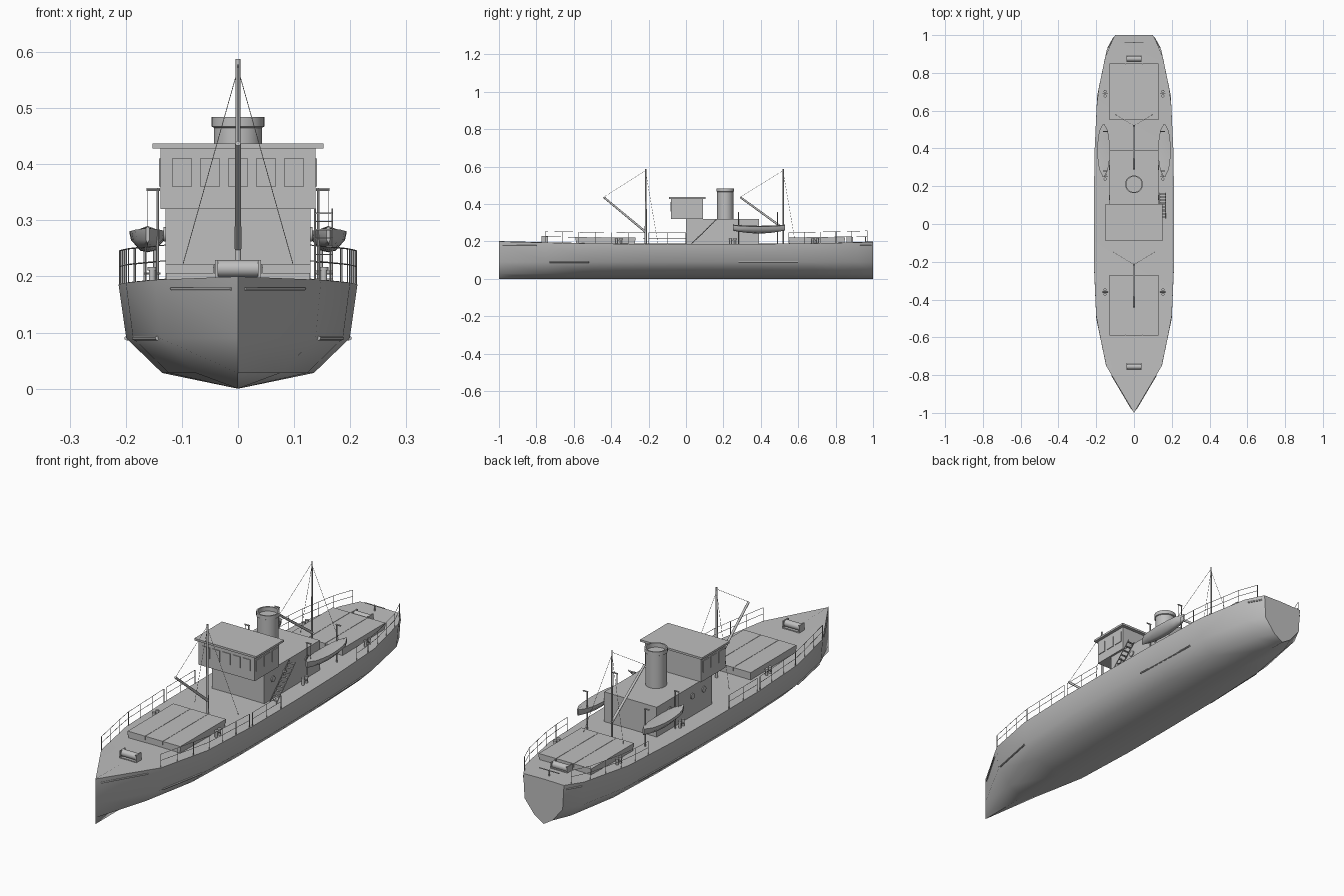
import bpy, bmesh, math
from mathutils import Vector

if "Cube" in bpy.data.objects:
    bpy.data.objects.remove(bpy.data.objects["Cube"])

grey = bpy.data.materials.new("ship_grey")
grey.diffuse_color = (0.52, 0.52, 0.52, 1)
grey.use_nodes = True
grey.node_tree.nodes["Principled BSDF"].inputs["Base Color"].default_value = grey.diffuse_color


def finish(name, bm, smooth=None):
    bmesh.ops.recalc_face_normals(bm, faces=bm.faces)
    me = bpy.data.meshes.new(name)
    bm.to_mesh(me)
    bm.free()
    me.materials.append(grey)
    if smooth:
        for p in me.polygons:
            p.use_smooth = True
        me.set_sharp_from_angle(angle=math.radians(smooth))
    ob = bpy.data.objects.new(name, me)
    bpy.context.collection.objects.link(ob)
    return ob


def add_box(bm, x0, x1, y0, y1, z0, z1):
    vs = bmesh.ops.create_cube(bm, size=1)["verts"]
    for v in vs:
        v.co = Vector(((x0, x1)[v.co.x > 0], (y0, y1)[v.co.y > 0], (z0, z1)[v.co.z > 0]))


def box(name, *dims):
    bm = bmesh.new()
    add_box(bm, *dims)
    return finish(name, bm)


def add_rod(bm, a, b, r=0.0012, r2=None, n=6):
    a, b = Vector(a), Vector(b)
    vs = bmesh.ops.create_cone(bm, cap_ends=True, segments=n, radius1=r,
                               radius2=r if r2 is None else r2, depth=(b - a).length)["verts"]
    q = Vector((0, 0, 1)).rotation_difference(b - a)
    for v in vs:
        v.co = q @ v.co + (a + b) / 2


def rod(name, a, b, r, r2=None, n=16):
    bm = bmesh.new()
    add_rod(bm, a, b, r, r2, n)
    return finish(name, bm, 40)


def loft(bm, rings):
    """Skin a row of open cross-sections, then close the top and both ends."""
    rows = [[bm.verts.new(p) for p in ring] for ring in rings]
    for r, s in zip(rows, rows[1:]):
        for i in range(len(r)):
            j = (i + 1) % len(r)
            bm.faces.new((r[i], r[j], s[j], s[i]))
    bm.faces.new(rows[0])
    bm.faces.new(rows[-1])
    bmesh.ops.remove_doubles(bm, verts=bm.verts, dist=0.0002)


# Hull stations: y, deck half width, deck height, bilge fullness
stations = [(-1, 0, 0.2, 0), (-0.75, 0.148, 0.194, 0.8), (-0.5, 0.2, 0.189, 0.97),
            (-0.2, 0.213, 0.186, 1), (0.1, 0.213, 0.186, 1), (0.4, 0.208, 0.187, 1),
            (0.68, 0.195, 0.19, 0.97), (0.92, 0.145, 0.195, 0.85), (1, 0.1, 0.198, 0.7)]


def deck(y):
    for a, b in zip(stations, stations[1:]):
        if y <= b[0]:
            t = (y - a[0]) / (b[0] - a[0])
            return a[1] + t * (b[1] - a[1]), a[2] + t * (b[2] - a[2])
    return stations[-1][1:3]


rings = []
for y, w, z, f in stations:
    half = [(w, z), (w * 0.935, 0.09), (w * 0.635 * f, 0.028)]
    rings.append([(x, y, h) for x, h in half] + [(0, y, 0)]
                 + [(-x, y, h) for x, h in reversed(half)] + [(0, y, z + 0.002)])
bm = bmesh.new()
loft(bm, rings)
finish("hull", bm, 58)

# Rubbing strips on the hull sides
bm = bmesh.new()
for s in (-1, 1):
    for y0, y1 in ((-0.73, -0.52), (0.28, 0.6)):
        add_rod(bm, (s * deck(y0)[0] * 0.945, y0, 0.09), (s * deck(y1)[0] * 0.945, y1, 0.09), 0.004)
    for y0, y1 in ((-0.98, -0.8), (0.93, 0.99)):
        add_rod(bm, (s * deck(y0)[0], y0, 0.178), (s * deck(y1)[0], y1, 0.178), 0.003)
finish("hull_strips", bm)

# Cargo hatches with three cover panels each
for name, y0, y1 in (("fore_hatch", -0.59, -0.27), ("aft_hatch", 0.55, 0.85)):
    box(name, -0.127, 0.127, y0 + 0.003, y1 - 0.003, 0.18, 0.216)
    bm = bmesh.new()
    for i in range(3):
        x = -0.13 + i * 0.0867
        add_box(bm, x + 0.0007, x + 0.086, y0, y1, 0.205, 0.222)
    finish(name + "_covers", bm)

# Deckhouse, bridge and roof
box("deckhouse", -0.129, 0.129, 0, 0.39, 0.18, 0.32)
box("bridge", -0.138, 0.138, -0.08, 0.09, 0.32, 0.428)
box("bridge_roof", -0.152, 0.152, -0.09, 0.105, 0.428, 0.437)

# Bridge windows
bm = bmesh.new()
for i in range(5):
    x = -0.1 + i * 0.05
    add_box(bm, x - 0.018, x + 0.018, -0.083, -0.079, 0.36, 0.41)
for s in (-1, 1):
    for y in (-0.05, 0.005, 0.06):
        add_box(bm, s * 0.137, s * 0.141, y - 0.02, y + 0.02, 0.36, 0.41)
finish("bridge_windows", bm)

# Portholes and side doors
bm = bmesh.new()
for s in (-1, 1):
    for y in (0.06, 0.14, 0.3):
        add_rod(bm, (s * 0.128, y, 0.275), (s * 0.133, y, 0.275), 0.013, n=16)
finish("portholes", bm, 40)

# Funnel with open rim
bm = bmesh.new()
prof = [(0.043, 0.315), (0.043, 0.465), (0.047, 0.467), (0.047, 0.484), (0.041, 0.484), (0.041, 0.465)]
rows = [[bm.verts.new((r * math.cos(a * math.pi / 16), 0.21 + r * math.sin(a * math.pi / 16), z))
         for a in range(32)] for r, z in prof]
for r, s in zip(rows, rows[1:]):
    for i in range(32):
        bm.faces.new((r[i], r[(i + 1) % 32], s[(i + 1) % 32], s[i]))
bm.faces.new(rows[0])
bm.faces.new(rows[-1])
finish("funnel", bm, 40)

# Masts, booms and rigging
for name, y, foot, tip, r in (("fore", -0.215, 0.25, -0.44, 0.006), ("aft", 0.52, 0.27, 0.29, 0.004)):
    rod(name + "_mast", (0, y, 0.18), (0, y, 0.588), r, r * 0.7)
    rod(name + "_boom", (0, y, foot), (0, tip, 0.437), 0.006, 0.005)
    bm = bmesh.new()
    add_rod(bm, (0, y, 0.58), (0, tip, 0.437), 0.0007)
    for s in (-1, 1):
        add_rod(bm, (0, y, 0.57), (s * 0.107, y + 0.065, 0.19), 0.0007)
    finish(name + "_rigging", bm)

for s, side in ((-1, "left"), (1, "right")):
    # Lifeboat
    rings = []
    for i in range(9):
        t = -1 + i / 4
        w = 0.033 * math.sqrt(max(1 - t * t, 0.01))
        zb = 0.243 + 0.016 * t * t
        zt = 0.28 + 0.006 * t * t
        rings.append([(s * 0.161 + x * w, 0.39 + 0.14 * t, z) for x, z in
                      ((-1, zt), (-0.9, 0.265), (-0.4, zb + 0.003), (0, zb), (0.4, zb + 0.003),
                       (0.9, 0.265), (1, zt), (0.8, zt), (0, zt + 0.004), (-0.8, zt))])
    bm = bmesh.new()
    loft(bm, rings)
    finish(side + "_lifeboat", bm, 45)
    # Davits
    bm = bmesh.new()
    for y in (0.28, 0.49):
        add_rod(bm, (s * 0.143, y, 0.185), (s * 0.143, y, 0.357), 0.0025)
        add_rod(bm, (s * 0.139, y, 0.355), (s * 0.163, y, 0.355), 0.003)
        add_rod(bm, (s * 0.161, y, 0.28), (s * 0.161, y, 0.355), 0.0008)
    finish(side + "_davits", bm)
    # Mooring bollards
    bm = bmesh.new()
    for y in (-0.36, 0.25, 0.69):
        for dy in (-0.012, 0.012):
            add_rod(bm, (s * 0.153, y + dy, 0.183), (s * 0.153, y + dy, 0.216), 0.006, n=12)
            add_rod(bm, (s * 0.153, y + dy, 0.211), (s * 0.153, y + dy, 0.217), 0.008, n=12)
        add_rod(bm, (s * 0.138, y, 0.205), (s * 0.168, y, 0.205), 0.002)
    finish(side + "_bollards", bm, 40)
    # Railings along the deck edge
    bm = bmesh.new()
    for y0, y1, n in ((-0.75, -0.22, 6), (-0.2, 0, 2), (0.55, 0.97, 5)):
        pts = []
        for i in range(n + 1):
            y = y0 + (y1 - y0) * i / n
            w, z = deck(y)
            pts.append(Vector((s * (w - 0.002), y, z)))
            add_rod(bm, pts[-1], pts[-1] + Vector((0, 0, 0.06)), 0.0014)
        for p, q in zip(pts, pts[1:]):
            for h in (0.032, 0.06):
                add_rod(bm, p + Vector((0, 0, h)), q + Vector((0, 0, h)), 0.001)
    finish(side + "_railing", bm)

# Boarding ladder to the house top
bm = bmesh.new()
for x in (0.137, 0.168):
    add_rod(bm, (x, 0.03, 0.188), (x, 0.165, 0.32), 0.002)
for i in range(9):
    t = (i + 0.5) / 9
    y, z = 0.03 + 0.135 * t, 0.188 + 0.132 * t
    add_box(bm, 0.137, 0.168, y - 0.005, y + 0.005, z - 0.001, z + 0.001)
finish("ladder", bm)

# Bow windlass and stern winch
for name, y, z in (("bow_windlass", -0.755, 0.214), ("stern_winch", 0.875, 0.208)):
    rod(name + "_drum", (-0.036, y, z), (0.036, y, z), 0.015)
    bm = bmesh.new()
    for s in (-1, 1):
        add_box(bm, s * 0.036, s * 0.041, y - 0.018, y + 0.018, 0.185, z + 0.015)
    add_box(bm, -0.04, 0.04, y - 0.018, y + 0.018, 0.185, 0.2)
    finish(name + "_frame", bm)

# Stern steering bar
bm = bmesh.new()
add_rod(bm, (0, 0.96, 0.19), (0, 0.96, 0.225), 0.003)
add_rod(bm, (-0.05, 0.96, 0.222), (0.05, 0.96, 0.222), 0.002)
finish("stern_bar", bm)
